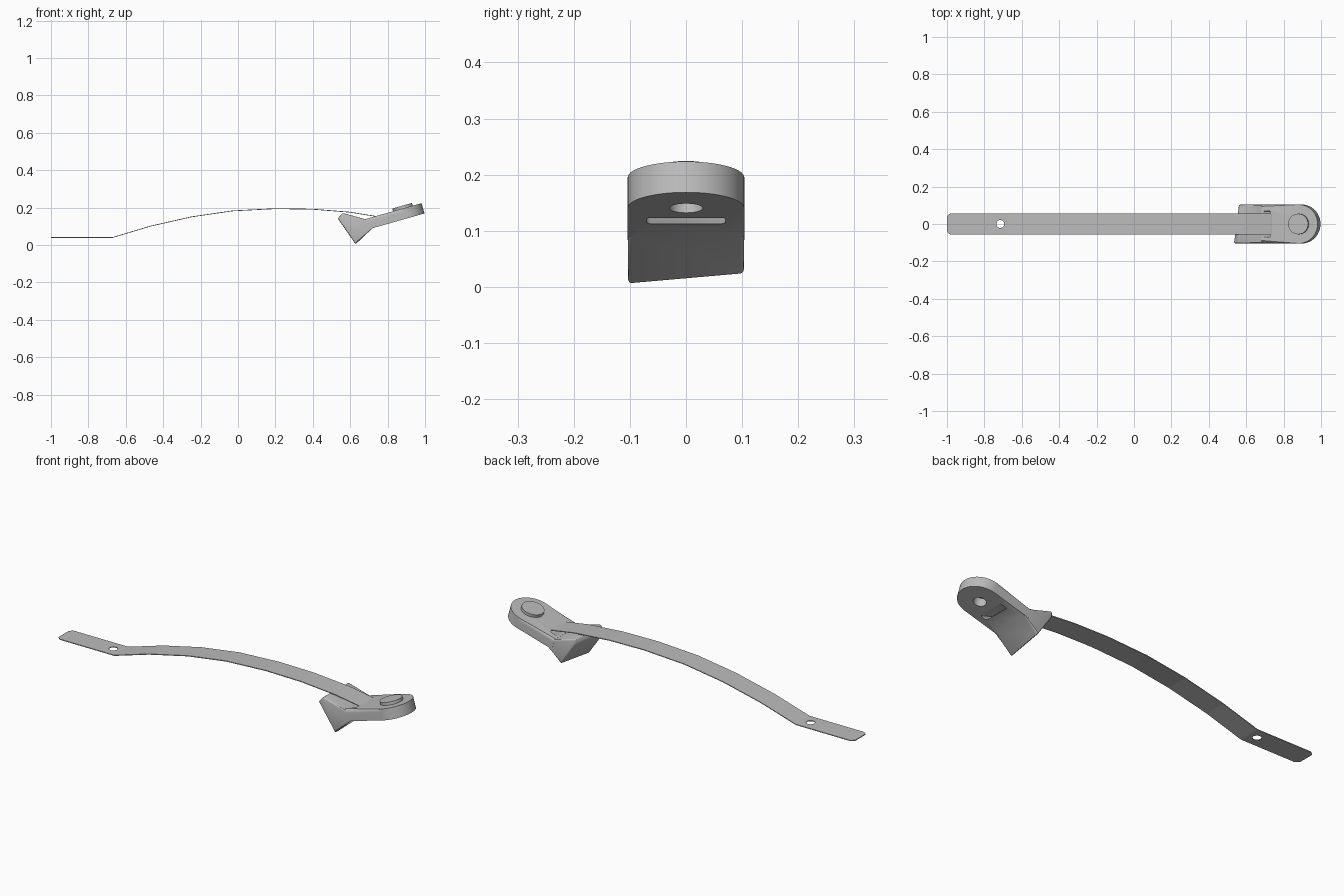
import bpy, bmesh, math
from mathutils import Matrix, Vector

cube = bpy.data.objects.get("Cube")
if cube:
    bpy.data.objects.remove(cube)

grey = bpy.data.materials.new("grey metal")
grey.use_nodes = True
grey.diffuse_color = (0.5, 0.5, 0.5, 1)
grey.node_tree.nodes["Principled BSDF"].inputs["Base Color"].default_value = (0.5, 0.5, 0.5, 1)


def make(name, bm, matrix=Matrix()):
    bmesh.ops.recalc_face_normals(bm, faces=bm.faces)
    bm.transform(matrix)
    mesh = bpy.data.meshes.new(name)
    bm.to_mesh(mesh)
    bm.free()
    mesh.materials.append(grey)
    obj = bpy.data.objects.new(name, mesh)
    bpy.context.collection.objects.link(obj)
    return obj


def prism(near, far):
    """Solid between two matching outlines."""
    bm = bmesh.new()
    a = [bm.verts.new(p) for p in near]
    b = [bm.verts.new(p) for p in far]
    bm.faces.new(a)
    bm.faces.new(b[::-1])
    for i in range(len(a)):
        j = (i + 1) % len(a)
        bm.faces.new((a[i], b[i], b[j], a[j]))
    return bm


def bevel(bm, edges, size, segments=4):
    bmesh.ops.bevel(bm, geom=edges, offset=size, segments=segments, profile=0.5, affect='EDGES')


def disc(radius, low, high, sides=40):
    ring = [(radius * math.cos(i * math.tau / sides), radius * math.sin(i * math.tau / sides))
            for i in range(sides)]
    return prism([(x, y, low) for x, y in ring], [(x, y, high) for x, y in ring])


def boolean(target, tool, operation):
    mod = target.modifiers.new(operation, 'BOOLEAN')
    mod.operation, mod.object, mod.solver = operation, tool, 'EXACT'
    bpy.context.view_layer.objects.active = target
    bpy.ops.object.modifier_apply(modifier=mod.name)
    bpy.data.objects.remove(tool)


def smooth(obj):
    bpy.ops.object.select_all(action='DESELECT')
    obj.select_set(True)
    bpy.context.view_layer.objects.active = obj
    bpy.ops.object.shade_smooth_by_angle(angle=math.radians(30))


# Tilted frame of the head plate, origin on its underside
TILT = 0.276
HALF, THICK, CENTRE = 0.104, 0.057, 0.184
frame = Matrix.Translation((0.72, 0, 0.09)) @ Matrix.Rotation(-TILT, 4, 'Y')
head_axis = frame @ Matrix.Translation((CENTRE, 0, 0))

# Head plate: straight sides, round end, softened upper rim
outline = [(-0.025, HALF), (-0.025, -HALF)]
for i in range(33):
    a = -math.pi / 2 + math.pi * i / 32
    outline.append((CENTRE + HALF * math.cos(a), HALF * math.sin(a)))
bm = prism([(u, y, 0) for u, y in outline], [(u, y, THICK) for u, y in outline])
rim = [e for e in bm.edges if all(v.co.z > 0.05 for v in e.verts)
       and not all(v.co.x < 0 for v in e.verts)]
bevel(bm, rim, 0.016)
head = make("head", bm, frame)

# Wedge foot with a skewed rear face
shared = [(0.56, 0.171), (0.69, 0.135), (0.74, 0.105), (0.722, 0.092)]
right_side = [(0.532, 0.142)] + shared + [(0.628, 0.003)]
left_side = [(0.562, 0.142)] + shared + [(0.646, 0.021)]
side = HALF - 0.0006
bm = prism([(x, -side, z) for x, z in right_side], [(x, side, z) for x, z in left_side])
bevel(bm, [e for e in bm.edges if any(v.co.x < 0.66 for v in e.verts)], 0.007, 3)
foot = make("foot", bm)
boolean(head, foot, 'UNION')

# Inclined slot for the strap and round socket under the head
bm = bmesh.new()
bmesh.ops.create_cube(bm, size=1)
bm.transform(Matrix.Diagonal((0.4, 0.14, 0.02, 1)))
bevel(bm, [e for e in bm.edges if abs(e.verts[0].co.x - e.verts[1].co.x) > 0.1], 0.006, 3)
slot = make("slot_cutter", bm, Matrix.Translation((0.765, 0, 0.132)) @ Matrix.Rotation(0.265, 4, 'Y'))
slot.hide_render = True
boolean(head, slot, 'DIFFERENCE')
socket = make("socket_cutter", disc(0.03, -0.02, 0.045), head_axis)
socket.hide_render = True
boolean(head, socket, 'DIFFERENCE')
smooth(head)

# Button on top of the head
bm = disc(0.055, 0.05, 0.072)
bevel(bm, [e for e in bm.edges if all(v.co.z > 0.07 for v in e.verts)], 0.009)
button = make("button", bm, head_axis)
smooth(button)

# Thin bent strap with clipped end corners
path = [(-1, 0.04), (-0.982, 0.04), (-0.67, 0.04), (-0.47, 0.1), (-0.25, 0.15), (-0.03, 0.182),
        (0.2, 0.194), (0.4, 0.191), (0.6, 0.175), (0.73, 0.154), (0.77, 0.142)]
bm = bmesh.new()
rows = []
for x, z in path:
    w = 0.042 if x == -1 else 0.057
    rows.append([bm.verts.new((x, s * w, z + t)) for s, t in
                 ((-1, -0.002), (1, -0.002), (1, 0.002), (-1, 0.002))])
for a, b in zip(rows, rows[1:]):
    for i in range(4):
        j = (i + 1) % 4
        bm.faces.new((a[i], a[j], b[j], b[i]))
bm.faces.new(rows[0])
bm.faces.new(rows[-1][::-1])
strap = make("strap", bm)
hole = make("strap_hole_cutter", disc(0.021, -0.05, 0.05), Matrix.Translation((-0.715, 0, 0.04)))
hole.hide_render = True
boolean(strap, hole, 'DIFFERENCE')
